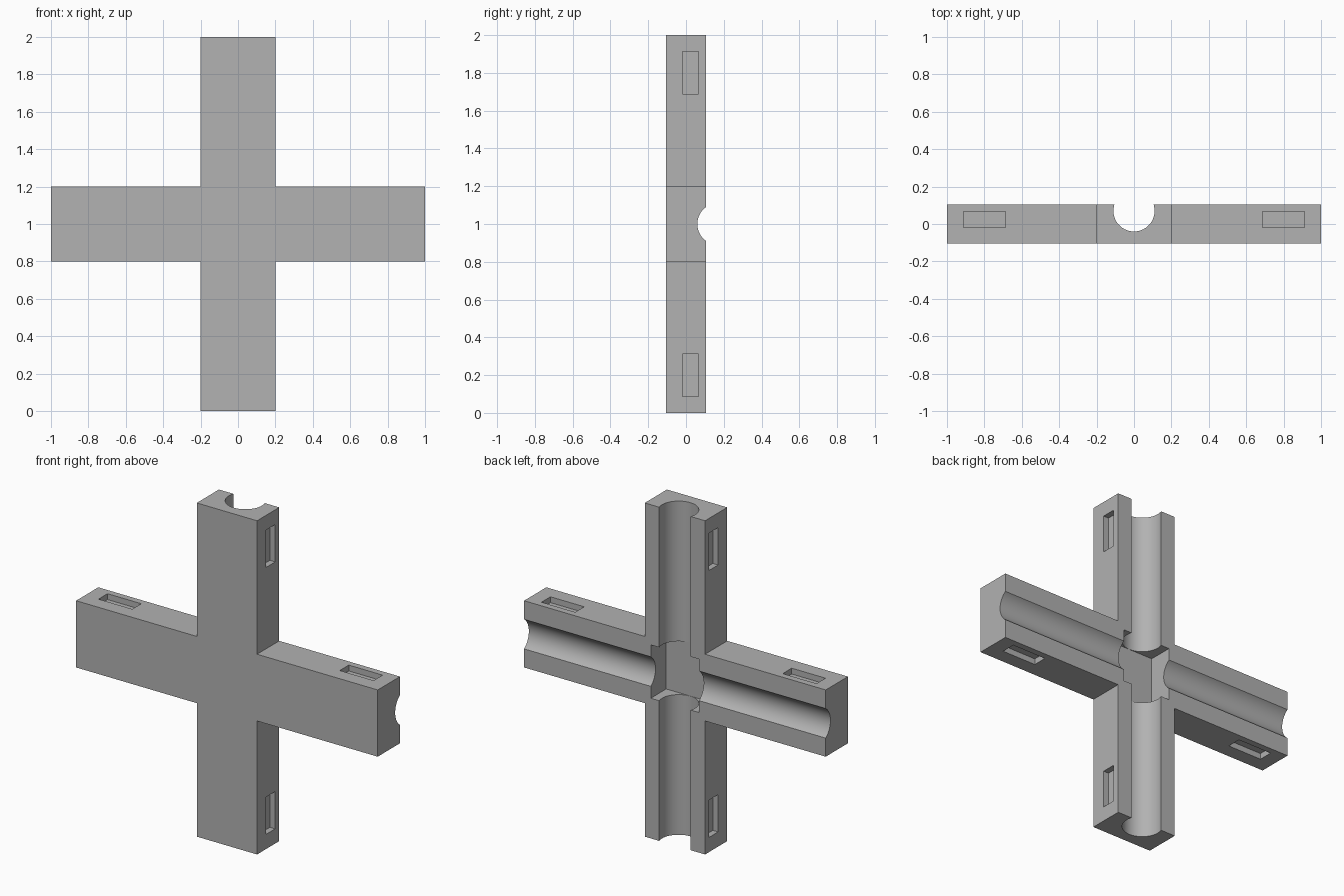
import bpy, bmesh
from math import pi, radians
from mathutils import Matrix, Vector

cube = bpy.data.objects.get("Cube")
if cube:
    bpy.data.objects.remove(cube, do_unlink=True)

MID = 1.0        # height of the crossing
ARM = 0.2        # half width of each arm
HALF_T = 0.105   # half thickness

grey = bpy.data.materials.new("mid_grey")
grey.use_nodes = True
grey.diffuse_color = (0.445, 0.445, 0.445, 1)
grey.node_tree.nodes["Principled BSDF"].inputs["Base Color"].default_value = grey.diffuse_color


def to_object(name, bm):
    bmesh.ops.recalc_face_normals(bm, faces=bm.faces)
    mesh = bpy.data.meshes.new(name)
    bm.to_mesh(mesh)
    bm.free()
    mesh.materials.append(grey)
    obj = bpy.data.objects.new(name, mesh)
    bpy.context.collection.objects.link(obj)
    return obj


def box(name, centre, size):
    bm = bmesh.new()
    bmesh.ops.create_cube(bm, size=1, matrix=Matrix.Translation(centre) @ Matrix.Diagonal((*size, 1)))
    return to_object(name, bm)


def rod(name, y, rotation):
    bm = bmesh.new()
    bmesh.ops.create_cone(bm, cap_ends=True, segments=64, radius1=0.11, radius2=0.11, depth=2.4,
                          matrix=Matrix.Translation((0, y, MID)) @ rotation)
    return to_object(name, bm)


# Cross-shaped slab, extruded from its outline
quarter = [(1, -ARM), (1, ARM), (ARM, ARM)]
bm = bmesh.new()
outline = []
for turn in range(4):
    rot = Matrix.Rotation(turn * pi / 2, 2)
    for p in quarter:
        q = rot @ Vector(p)
        outline.append(bm.verts.new((q.x, -HALF_T, MID + q.y)))
face = bm.faces.new(outline)
extruded = bmesh.ops.extrude_face_region(bm, geom=[face])["geom"]
bmesh.ops.translate(bm, vec=(0, 2 * HALF_T, 0),
                    verts=[g for g in extruded if isinstance(g, bmesh.types.BMVert)])
cross = to_object("cross_body", bm)

# Round channels in the back and the square pocket where they meet
cutters = [
    rod("upright_channel_cutter", 0.07, Matrix.Identity(4)),
    rod("crossways_channel_cutter", 0.17, Matrix.Rotation(pi / 2, 4, 'Y')),
    box("pocket_cutter", (0, 0.0795, MID), (0.32, 0.241, 0.32)),
]

# Shallow slots on both sides of every arm
SLOT_Y, SLOT_W, SLOT_L, DEPTH = 0.024, 0.085, 0.224, 0.035
for end in (-0.8, 0.8):
    for side in (-ARM, ARM):
        cutters.append(box("upright_slot_cutter", (side, SLOT_Y, MID + end),
                           (2 * DEPTH, SLOT_W, SLOT_L)))
        cutters.append(box("crossways_slot_cutter", (end, SLOT_Y, MID + side),
                           (SLOT_L, SLOT_W, 2 * DEPTH)))

bpy.ops.object.select_all(action='DESELECT')
cross.select_set(True)
bpy.context.view_layer.objects.active = cross
for cutter in cutters:
    cutter.hide_render = True
    mod = cross.modifiers.new("cut", 'BOOLEAN')
    mod.operation = 'DIFFERENCE'
    mod.solver = 'EXACT'
    mod.object = cutter
    bpy.ops.object.modifier_apply(modifier=mod.name)
    bpy.data.objects.remove(cutter, do_unlink=True)

bpy.ops.object.shade_smooth_by_angle(angle=radians(30))
